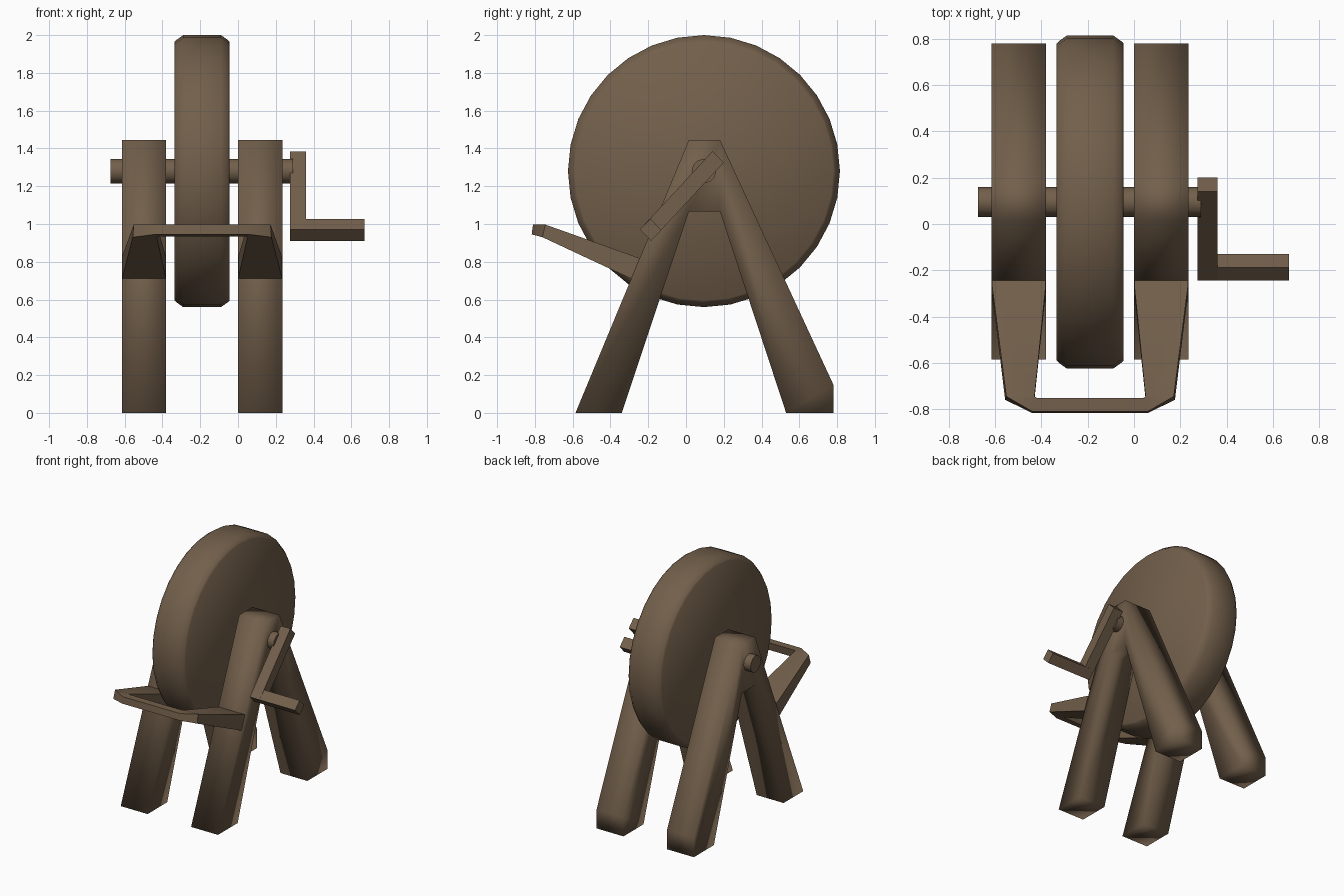
import bpy, bmesh, math
from mathutils import Matrix

if "Cube" in bpy.data.objects:
    bpy.data.objects.remove(bpy.data.objects["Cube"])

MID = -0.19            # x of the symmetry plane through the wheel
HUB_Y, HUB_Z = 0.095, 1.28

wood = bpy.data.materials.new("weathered brown")
wood.diffuse_color = (0.17, 0.115, 0.07, 1)
wood.use_nodes = True
wood.node_tree.nodes["Principled BSDF"].inputs["Base Color"].default_value = wood.diffuse_color


def finish(name, bm, angle, mirror=False):
    bmesh.ops.recalc_face_normals(bm, faces=bm.faces)
    if mirror:
        bmesh.ops.translate(bm, verts=bm.verts, vec=(-MID, 0, 0))
    me = bpy.data.meshes.new(name)
    bm.to_mesh(me)
    bm.free()
    me.materials.append(wood)
    ob = bpy.data.objects.new(name, me)
    bpy.context.collection.objects.link(ob)
    if mirror:
        ob.location.x = MID
        mod = ob.modifiers.new("mirror", 'MIRROR')
        mod.use_clip = True
    bpy.ops.object.select_all(action='DESELECT')
    ob.select_set(True)
    bpy.context.view_layer.objects.active = ob
    bpy.ops.object.shade_smooth_by_angle(angle=math.radians(angle))
    return ob


def prism(profile, cells, x0, x1):
    """Extrude a y-z outline along x; cells split the side into convex faces."""
    bm = bmesh.new()
    a = [bm.verts.new((x0, y, z)) for y, z in profile]
    b = [bm.verts.new((x1, y, z)) for y, z in profile]
    for c in cells:
        bm.faces.new([a[i] for i in c])
        bm.faces.new([b[i] for i in reversed(c)])
    n = len(profile)
    for i in range(n):
        j = (i + 1) % n
        bm.faces.new((a[i], b[i], b[j], a[j]))
    return bm


def lathe(profile, sides):
    """Revolve (x, radius) points around the hub axis, with capped ends."""
    bm = bmesh.new()
    rings = []
    for x, r in profile:
        rings.append([bm.verts.new((x, HUB_Y + r * math.sin(2 * math.pi * i / sides),
                                    HUB_Z + r * math.cos(2 * math.pi * i / sides)))
                      for i in range(sides)])
    for p, q in zip(rings, rings[1:]):
        for i in range(sides):
            j = (i + 1) % sides
            bm.faces.new((p[i], p[j], q[j], q[i]))
    bm.faces.new(rings[0])
    bm.faces.new(rings[-1])
    return bm


# grinding wheel with chamfered rim
finish("grinding_wheel", lathe([(-0.335, 0.685), (-0.325, 0.695), (-0.29, 0.72),
                                (-0.09, 0.72), (-0.055, 0.695), (-0.045, 0.685)], 32), 50)

# axle
finish("axle", lathe([(-0.675, 0.065), (0.29, 0.065)], 12), 40)

# pair of A-frame legs
outline = [(0.015, 1.445), (0.18, 1.445), (0.78, 0.15), (0.78, 0), (0.53, 0),
           (0.18, 1.065), (0.015, 1.065), (-0.34, 0), (-0.585, 0)]
finish("leg_frames", prism(outline, [(0, 1, 5, 6), (1, 2, 3, 4, 5), (0, 6, 7, 8)],
                           0.0, 0.235), 100, mirror=True)

# front rest: tapered arm bending into a cross bar (right half, mirrored)
bm = bmesh.new()
sections = [  # outer top, inner top, inner bottom, outer bottom
    [(0.233, -0.22, 0.81), (0.002, -0.22, 0.81), (0.002, -0.25, 0.70), (0.233, -0.25, 0.70)],
    [(0.233, -0.27, 0.828), (0.002, -0.27, 0.828), (0.002, -0.30, 0.715), (0.233, -0.30, 0.715)],
    [(0.172, -0.745, 0.997), (0.05, -0.745, 0.997), (0.05, -0.757, 0.93), (0.177, -0.76, 0.93)],
    [(0.06, -0.81, 0.997), (0.04, -0.752, 0.997), (0.04, -0.762, 0.935), (0.06, -0.817, 0.945)],
    [(MID, -0.81, 0.997), (MID, -0.752, 0.997), (MID, -0.762, 0.935), (MID, -0.817, 0.945)]]
rings = [[bm.verts.new(p) for p in s] for s in sections]
for p, q in zip(rings, rings[1:]):
    for i in range(4):
        j = (i + 1) % 4
        bm.faces.new((p[i], p[j], q[j], q[i]))
bm.faces.new(rings[0])
finish("front_rest", bm, 40, mirror=True)

# crank arm and handle
quad = [(0, 1, 2, 3)]
finish("crank_arm", prism([(0.14, 1.385), (0.2, 1.325), (-0.185, 0.91), (-0.245, 0.97)],
                          quad, 0.275, 0.36), 30)
finish("crank_handle", prism([(-0.245, 0.97), (-0.185, 0.91), (-0.13, 0.968), (-0.188, 1.027)],
                             quad, 0.277, 0.67), 30)
